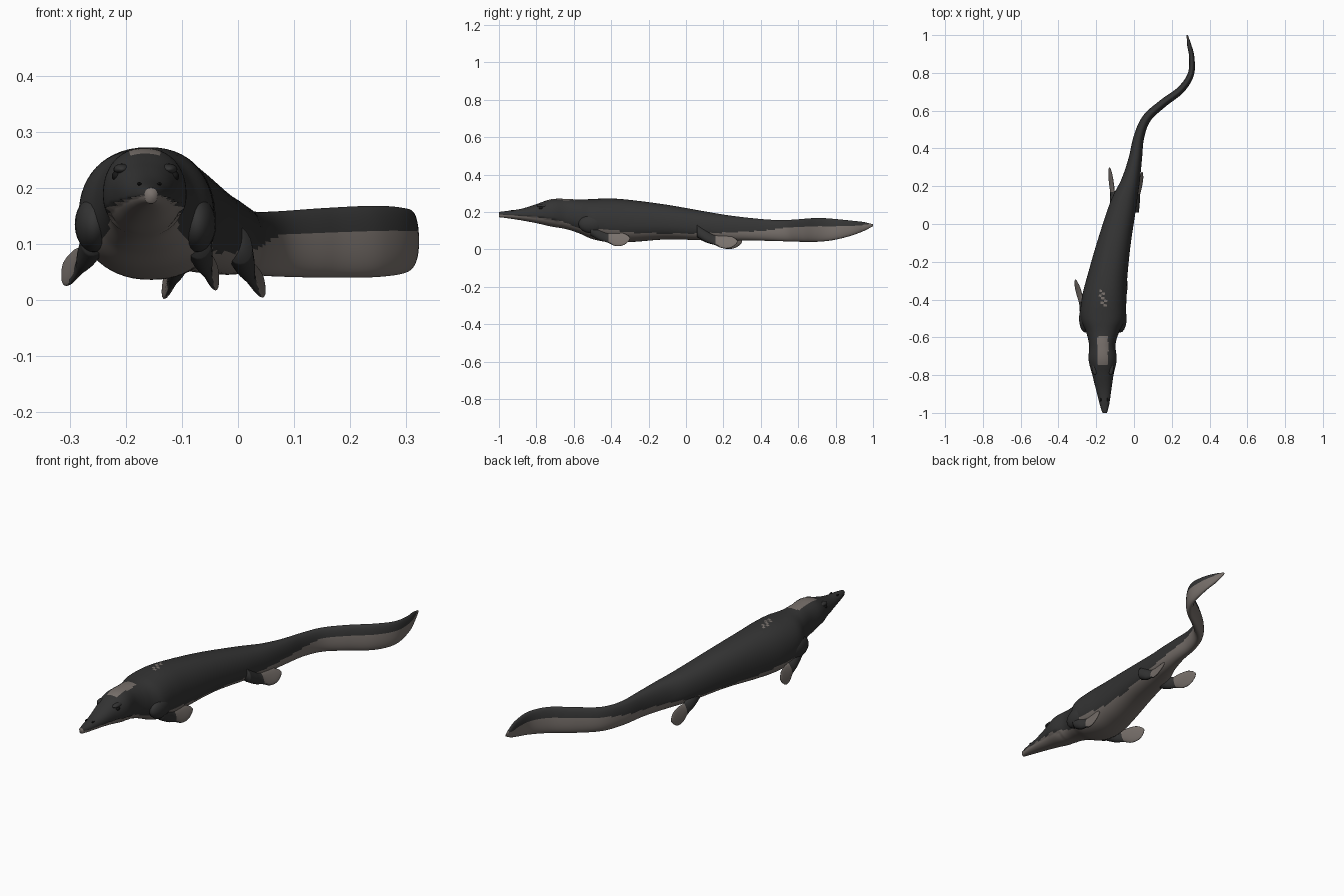
import bpy
import bmesh
import math
from mathutils import Vector

cube = bpy.data.objects.get("Cube")
if cube:
    bpy.data.objects.remove(cube, do_unlink=True)


def make_material(name, colour):
    mat = bpy.data.materials.new(name)
    mat.use_nodes = True
    mat.diffuse_color = (*colour, 1)
    bsdf = mat.node_tree.nodes["Principled BSDF"]
    bsdf.inputs["Base Color"].default_value = (*colour, 1)
    bsdf.inputs["Roughness"].default_value = 0.8
    return mat


DARK = make_material("charcoal back", (0.034, 0.034, 0.034))
PALE = make_material("taupe belly", (0.19, 0.165, 0.15))
EYE = make_material("black eye", (0.008, 0.008, 0.008))


def spline(rows, steps):
    """Smooth rows of numbers with a Catmull-Rom curve."""
    out = []
    last = len(rows) - 1
    for i in range(last):
        a, b, c, d = (rows[min(max(i + k, 0), last)] for k in (-1, 0, 1, 2))
        for s in range(steps):
            t = s / steps
            out.append([q + t / 2 * (r - p + t * (2 * p - 5 * q + 4 * r - w
                        + t * (3 * (q - r) + w - p)))
                        for p, q, r, w in zip(a, b, c, d)])
    return out + [list(rows[last])]


def power(v, e):
    return math.copysign(abs(v) ** e, v)


def loft(name, rings, is_pale):
    """Skin closed rings, colouring each face by is_pale(face, ring, segment)."""
    bm = bmesh.new()
    loops = [[bm.verts.new(p) for p in ring] for ring in rings]
    n = len(loops[0])
    tags = {}
    for i in range(len(loops) - 1):
        for j in range(n):
            k = (j + 1) % n
            f = bm.faces.new((loops[i][j], loops[i][k],
                              loops[i + 1][k], loops[i + 1][j]))
            tags[f] = (i, j)
    for i in (0, len(loops) - 1):
        tags[bm.faces.new(loops[i])] = (min(i, len(loops) - 2), 0)
    bmesh.ops.recalc_face_normals(bm, faces=bm.faces[:])
    bm.normal_update()
    for f, (i, j) in tags.items():
        f.material_index = int(is_pale(f, i, j))
        f.smooth = True
    mesh = bpy.data.meshes.new(name)
    bm.to_mesh(mesh)
    bm.free()
    mesh.materials.append(DARK)
    mesh.materials.append(PALE)
    obj = bpy.data.objects.new(name, mesh)
    bpy.context.collection.objects.link(obj)
    return obj


# Body stations: y, centre x, half width, top z, bottom z, colour line z
STATIONS = [
    (-1.0, -.155, .012, .2, .172, .187),
    (-.96, -.156, .024, .205, .167, .184),
    (-.88, -.16, .04, .217, .155, .179),
    (-.8, -.164, .056, .242, .14, .172),
    (-.72, -.166, .074, .268, .122, .16),
    (-.64, -.168, .07, .27, .108, .14),
    (-.57, -.167, .088, .266, .085, .11),
    (-.5, -.165, .118, .269, .055, .115),
    (-.4, -.158, .118, .272, .037, .105),
    (-.28, -.14, .105, .262, .04, .09),
    (-.1, -.105, .088, .238, .053, .085),
    (.1, -.057, .07, .203, .048, .085),
    (.22, -.02, .05, .183, .045, .09),
    (.34, .006, .036, .168, .047, .095),
    (.46, .026, .028, .158, .045, .105),
    (.56, .068, .024, .158, .042, .118),
    (.64, .155, .022, .164, .04, .123),
    (.71, .247, .02, .168, .041, .125),
    (.79, .3, .017, .163, .05, .125),
    (.88, .306, .014, .154, .072, .125),
    (.95, .292, .011, .146, .098, .131),
    (1.0, .282, .003, .134, .124, .14),
]
SEGMENTS = 56
body = spline(STATIONS, 9)
rings = []
for i, (y, cx, hw, top, low, line) in enumerate(body):
    before, after = body[max(i - 1, 0)], body[min(i + 1, len(body) - 1)]
    tangent = Vector((after[1] - before[1], after[0] - before[0], 0)).normalized()
    side = Vector((tangent.y, -tangent.x, 0))
    if y < -.9 or y > .93:
        side = Vector((1, 0, 0))
    mid = low + (top - low) * .45
    ring = []
    for j in range(SEGMENTS):
        a = math.tau * j / SEGMENTS
        across = hw * power(math.cos(a), .88)
        up = power(math.sin(a), .92)
        z = mid + up * ((top - mid) if up > 0 else (mid - low))
        # the lower jaw sits inside the upper lip
        if y < -.68 and z < line:
            across *= .9
        ring.append(Vector((cx, y, z)) + side * across)
    rings.append(ring)


def body_pale(face, i, j):
    c = face.calc_center_median()
    row = body[i]
    crown = -.745 < c.y < -.59 and abs(c.x + .165) < .028 and c.z > .22
    speckle = (-.44 < c.y < -.35 and abs(c.x + .165) < .016
               and c.z > .22 and (i + j) % 2 == 0)
    return c.z < row[5] or c.y > .975 or crown or speckle


loft("body", rings, body_pale)

# Flippers: distance along, half chord, half thickness
PADDLE = spline([(0, .036, .026), (.22, .034, .02), (.42, .028, .011),
                 (.62, .037, .008), (.82, .034, .006), (.95, .018, .004),
                 (1, .004, .002)], 5)


def flipper(name, root, tip, lean):
    root, tip = Vector(root), Vector(tip)
    chord = Vector((lean, 0, -1)).normalized()
    flat = Vector((chord.z, 0, -chord.x))
    paddle_rings = []
    for t, half, thick in PADDLE:
        centre = root.lerp(tip, t)
        centre.z -= .025 * math.sin(math.pi * t)
        paddle_rings.append([
            centre + chord * half * math.cos(math.tau * j / 20)
            + flat * thick * math.sin(math.tau * j / 20) for j in range(20)])
    loft(name, paddle_rings,
         lambda f, i, j: PADDLE[i][0] > .42 and f.normal.y > -.3)


flipper("front_right_flipper", (-.252, -.51, .115), (-.31, -.295, .065), -.4)
flipper("front_left_flipper", (-.074, -.51, .11), (-.038, -.3, .058), .25)
flipper("rear_right_flipper", (-.1, .06, .095), (-.13, .3, .042), -.3)
flipper("rear_left_flipper", (-.002, .06, .1), (.043, .275, .042), .4)


def ellipsoid(name, location, scale, mat):
    bpy.ops.mesh.primitive_uv_sphere_add(segments=20, ring_count=12, radius=1,
                                         location=location)
    obj = bpy.context.object
    obj.name = name
    obj.scale = scale
    obj.data.materials.append(mat)
    bpy.ops.object.shade_smooth()


# Eyes under brow ridges, shoulders and nostrils on both sides
for label, s in (("right", -1), ("left", 1)):
    ellipsoid(label + "_eye", (-.165 + s * .051, -.775, .221),
              (.009, .012, .009), EYE)
    ellipsoid(label + "_brow", (-.165 + s * .042, -.765, .233),
              (.015, .034, .01), DARK)
    ellipsoid(label + "_nostril", (-.158 + s * .018, -.93, .207),
              (.004, .009, .003), EYE)
    ellipsoid(label + "_shoulder", (-.165 + s * .092, -.5, .135),
              (.034, .075, .05), DARK)
